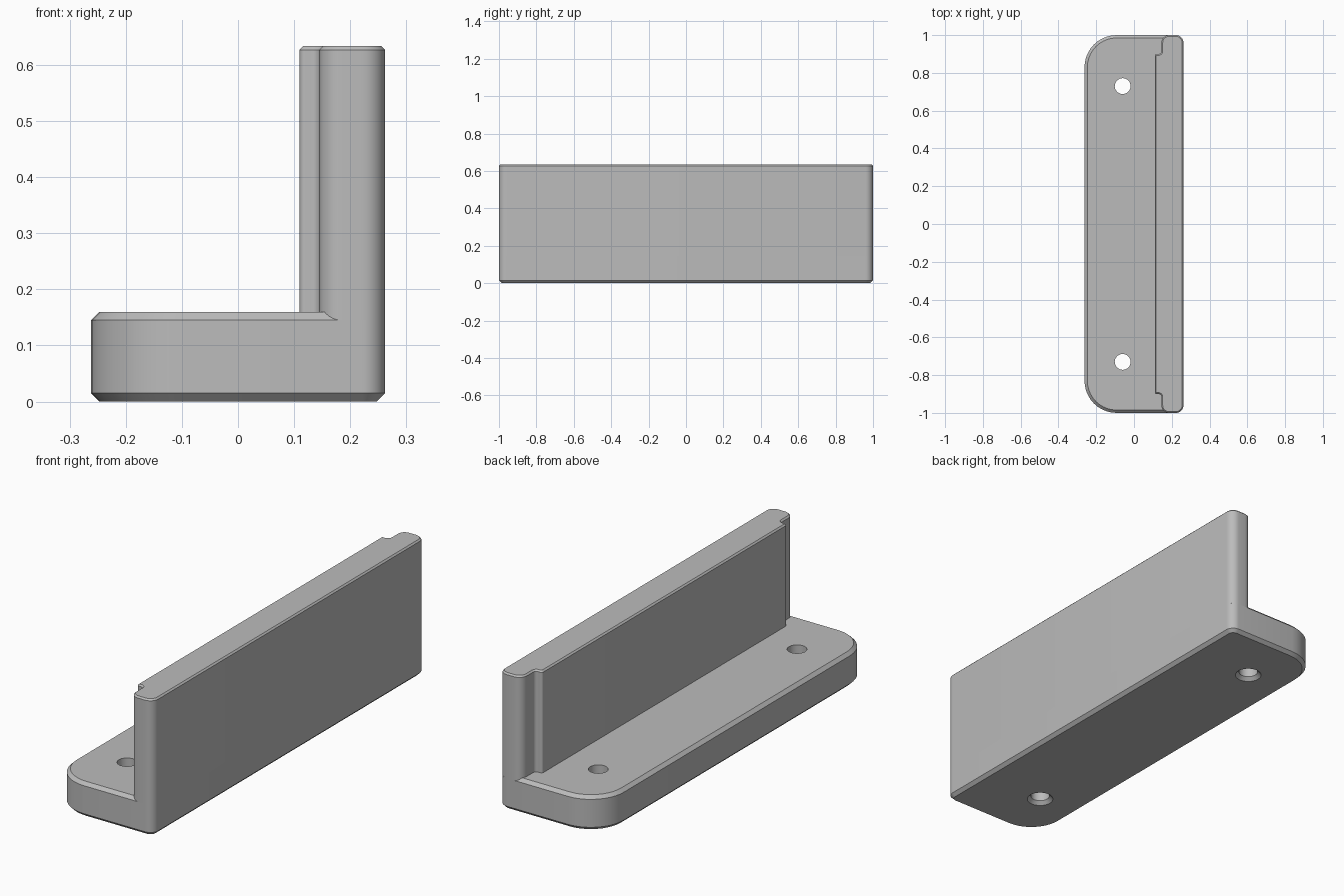
import bpy, bmesh, math
from mathutils import Vector

cube = bpy.data.objects.get("Cube")
if cube:
    bpy.data.objects.remove(cube, do_unlink=True)

grey = bpy.data.materials.new("light grey")
grey.use_nodes = True
colour = (0.5, 0.5, 0.5, 1)
grey.diffuse_color = colour
grey.node_tree.nodes["Principled BSDF"].inputs["Base Color"].default_value = colour


def rounded(corners, steps=10):
    """Round each (x, y, radius) corner of a counter-clockwise outline."""
    pts = []
    for i, (x, y, r) in enumerate(corners):
        p = Vector((x, y))
        a = (Vector(corners[i - 1][:2]) - p).normalized()
        b = (Vector(corners[(i + 1) % len(corners)][:2]) - p).normalized()
        for k in range(steps + 1):
            t = k / steps * math.pi / 2
            pts.append(p + r * ((1 - math.sin(t)) * a + (1 - math.cos(t)) * b))
    return pts


def inset(pts, d):
    """Move an outline inwards by d with mitred corners."""
    out = []
    for i, p in enumerate(pts):
        e = (p - pts[i - 1]).normalized()
        f = (pts[(i + 1) % len(pts)] - p).normalized()
        n, m = Vector((-e.y, e.x)), Vector((-f.y, f.x))
        out.append(p + d * (n + m) / (1 + n.dot(m)))
    return out


def loft(name, outline, levels):
    """Stack copies of the outline at (height, inset) levels and cap the ends."""
    bm = bmesh.new()
    rings = [[bm.verts.new((p.x, p.y, z)) for p in inset(outline, d)] for z, d in levels]
    for lo, hi in zip(rings, rings[1:]):
        for i in range(len(lo)):
            bm.faces.new((lo[i - 1], lo[i], hi[i], hi[i - 1]))
    bm.faces.new(rings[0][::-1])
    bm.faces.new(rings[-1])
    bmesh.ops.recalc_face_normals(bm, faces=bm.faces)
    mesh = bpy.data.meshes.new(name)
    bm.to_mesh(mesh)
    bm.free()
    mesh.materials.append(grey)
    obj = bpy.data.objects.new(name, mesh)
    bpy.context.collection.objects.link(obj)
    return obj


def activate(obj):
    bpy.ops.object.select_all(action='DESELECT')
    obj.select_set(True)
    bpy.context.view_layer.objects.active = obj


X, BEVEL, BASE = 0.262, 0.015, 0.16

# Base plate with large front corners and chamfered rims
base = loft("base_plate",
            rounded([(-X, -1, 0.17), (X, -1, 0.04), (X, 1, 0.04), (-X, 1, 0.17)]),
            [(0, BEVEL), (BEVEL, 0), (BASE - BEVEL, 0), (BASE, BEVEL)])

# Screw holes, countersunk underneath
R = 0.042
for y in (-0.73, 0.73):
    circle = [Vector((R * math.cos(t), R * math.sin(t)))
              for t in (k * math.tau / 32 for k in range(32))]
    cutter = loft("hole_cutter", circle, [(-0.01, -0.026), (0.016, 0), (0.2, 0)])
    cutter.location = (-0.06, y, 0)
    cutter.hide_render = True
    activate(base)
    mod = base.modifiers.new("hole", 'BOOLEAN')
    mod.operation, mod.solver, mod.object = 'DIFFERENCE', 'EXACT', cutter
    bpy.ops.object.modifier_apply(modifier=mod.name)
    bpy.data.objects.remove(cutter, do_unlink=True)

# Upright wall with a raised pad between its rounded ends
half = [(X, 1, 0.04), (0.145, 1, 0.04), (0.145, 0.9, 0.015), (0.11, 0.9, 0.01)]
mirrored = [(x, -y, r) for x, y, r in reversed(half)]
wall = loft("upright_wall", rounded(half + mirrored, 8),
            [(BASE - BEVEL, 0), (0.627, 0), (0.634, 0.007)])

for obj in (base, wall):
    activate(obj)
    bpy.ops.object.shade_smooth_by_angle(angle=math.radians(30))
